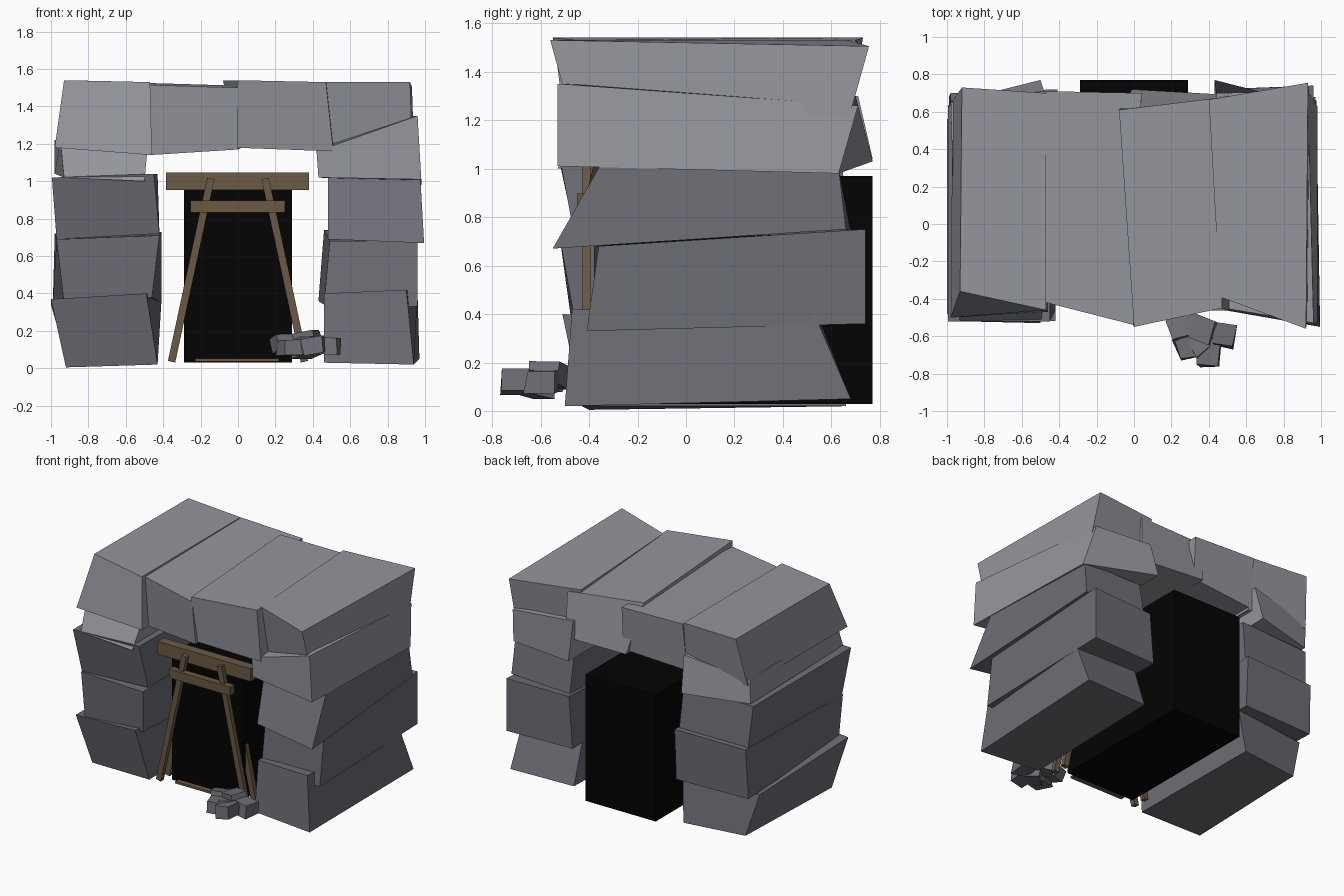
import bpy, bmesh, math, random
from mathutils import Vector, Matrix

if "Cube" in bpy.data.objects:
    bpy.data.objects.remove(bpy.data.objects["Cube"])

random.seed(4)


def material(name, rgb):
    m = bpy.data.materials.new(name)
    m.diffuse_color = (*rgb, 1)
    m.use_nodes = True
    m.node_tree.nodes["Principled BSDF"].inputs["Base Color"].default_value = m.diffuse_color
    return m


LIGHT = material("light_rock", (0.295, 0.305, 0.34))
DARK = material("dark_rock", (0.155, 0.155, 0.182))
WOOD = material("timber", (0.145, 0.098, 0.056))
BEAM = material("beam_timber", (0.145, 0.103, 0.056))
BLACK = material("tunnel_black", (0.001, 0.001, 0.001))


def hexa(name, mat, corners):
    """Six-sided block; corners are a front loop of 4, then a back loop of 4."""
    bm = bmesh.new()
    v = [bm.verts.new(c) for c in corners]
    bm.faces.new(v[:4])
    bm.faces.new(v[7:3:-1])
    for i in range(4):
        j = (i + 1) % 4
        bm.faces.new((v[i], v[i + 4], v[j + 4], v[j]))
    bmesh.ops.recalc_face_normals(bm, faces=bm.faces)
    me = bpy.data.meshes.new(name)
    bm.to_mesh(me)
    bm.free()
    me.materials.append(mat)
    ob = bpy.data.objects.new(name, me)
    bpy.context.collection.objects.link(ob)
    return ob


def rock(name, mat, front, yf, yb, dx=(0, 0, 0, 0), dz=(0, 0, 0, 0)):
    """Front outline in x,z (lower left, lower right, upper right, upper left),
    depth of each corner, and how far each back corner shifts in x and z."""
    f = [(x, y, z) for (x, z), y in zip(front, yf)]
    b = [(x + dx[i], yb[i], z + dz[i]) for i, (x, z) in enumerate(front)]
    return hexa(name, mat, f + b)


def bar(name, mat, a, b, w, d):
    """Square timber from a to b, w wide in the x,z plane and d deep in y."""
    a, b = Vector(a), Vector(b)
    t = (b - a).normalized()
    s = t.cross(Vector((0, 1, 0))) * w / 2
    y = Vector((0, d / 2, 0))
    return hexa(name, mat, [a - s - y, a + s - y, b + s - y, b - s - y,
                            a - s + y, a + s + y, b + s + y, b - s + y])


# Left pillar
rock("left_pillar_low", DARK, [(-.92, .005), (-.43, .02), (-.49, .40), (-1.0, .37)],
     (-.40, -.43, -.51, -.48), (.60, .66, .62, .56), (.01, -.01, .08, 0), (.02, 0, -.05, -.03))
rock("left_pillar_mid", DARK, [(-.93, .35), (-.46, .38), (-.42, .71), (-.97, .69)],
     (-.47, -.46, -.52, -.46), (.68, .70, .72, .70), (-.06, .05, .01, -.01), (0, -.03, .02, .03))
rock("left_pillar_high", DARK, [(-.97, .69), (-.42, .72), (-.45, 1.04), (-.995, 1.02)],
     (-.45, -.46, -.52, -.52), (.66, .68, .64, .63), (0, 0, .02, 0))
rock("left_shoulder", LIGHT, [(-.93, 1.02), (-.50, 1.00), (-.48, 1.22), (-.95, 1.22)],
     (-.52, -.53, -.42, -.42), (.64, .77, .71, .65), (-.05, .0, .0, -.03), (.02, .04, .08, .0))

# Right pillar
rock("right_pillar_low", DARK, [(.46, .03), (.94, .02), (.90, .42), (.46, .40)],
     (-.46, -.50, -.47, -.42), (.66, .68, .53, .55), (0, .03, .06, 0), (.02, .03, -.02, -.02))
rock("right_pillar_mid", DARK, [(.46, .34), (.96, .33), (.96, .68), (.49, .68)],
     (-.38, -.41, -.36, -.38), (.72, .74, .74, .72), (-.03, 0, 0, -.03), (.02, .03, .07, .06))
rock("right_pillar_high", DARK, [(.48, .69), (.995, .67), (.975, 1.02), (.48, 1.02)],
     (-.46, -.55, -.35, -.38), (.68, .66, .63, .63), (0, -.02, -.01, 0), (.05, .08, -.02, -.02))
rock("right_shoulder", LIGHT, [(.43, 1.02), (.98, 1.01), (.96, 1.35), (.42, 1.16)],
     (-.44, -.53, -.53, -.44), (.77, .63, .71, .70), (0, 0, -.03, .02), (.01, -.03, -.09, .14))

# Roof blocks
rock("roof_left", LIGHT, [(-.98, 1.18), (-.46, 1.14), (-.47, 1.53), (-.93, 1.54)],
     (-.50, -.47, -.46, -.36), (.66, .66, .70, .73), (.01, 0, 0, .01))
rock("roof_mid_left", LIGHT, [(-.47, 1.14), (.0, 1.17), (.0, 1.50), (-.47, 1.515)],
     (-.39, -.50, -.54, -.42), (.66, .68, .70, .71), (0, .04, .04, 0), (.02, .02, .01, .01))
rock("roof_mid_right", LIGHT, [(-.03, 1.18), (.51, 1.16), (.47, 1.53), (.0, 1.54)],
     (-.48, -.46, -.45, -.55), (.72, .69, .68, .61), (.02, 0, .03, -.08), (0, 0, -.03, 0))
rock("roof_right", LIGHT, [(.50, 1.16), (.93, 1.20), (.92, 1.53), (.46, 1.53)],
     (-.36, -.47, -.56, -.39), (.66, .67, .755, .665), (-.06, .01, .01, -.06), (0, 0, -.025, .0))

# Dark tunnel
hexa("tunnel", BLACK, [(x, y, z) for y in (-.36, .77)
                       for x, z in ((-.29, .03), (.29, .03), (.29, .97), (-.29, .97))])

# Timber frame: two pairs of leaning legs, a lintel, a brace and a sill
for side, label in ((-1, "left"), (1, "right")):
    for y, row in ((-.412, "front"), (-.31, "rear")):
        bar(f"{row}_{label}_leg", WOOD, (side * .355, y, .035), (side * .145, y, 1.015), .04, .036)
bar("lintel", BEAM, (-.385, -.36, 1.0), (.38, -.36, 1.0), .095, .07)
bar("brace", WOOD, (-.255, -.425, .865), (.25, -.425, .865), .065, .05)
bar("sill", WOOD, (-.23, -.39, .045), (.22, -.39, .045), .015, .04)

# Rubble by the right leg
for i, (x, y, z, s) in enumerate([(.25, -.56, .13, .11), (.37, -.57, .15, .12), (.48, -.59, .12, .12),
                                  (.40, -.70, .12, .12), (.28, -.66, .11, .11), (.36, -.63, .11, .13),
                                  (.33, -.54, .14, .11)]):
    turn = Matrix.Rotation(random.uniform(0, 1.5), 3, 'Z') @ Matrix.Rotation(random.uniform(-.3, .3), 3, 'X')
    h = s / 2
    pts = [Vector((a * h * random.uniform(.8, 1.2), b * h * random.uniform(.8, 1.2), c * h * .75))
           for b in (-1, 1) for a, c in ((-1, -1), (1, -1), (1, 1), (-1, 1))]
    hexa(f"rubble_{i + 1}", DARK, [turn @ p + Vector((x, y, z)) for p in pts])
